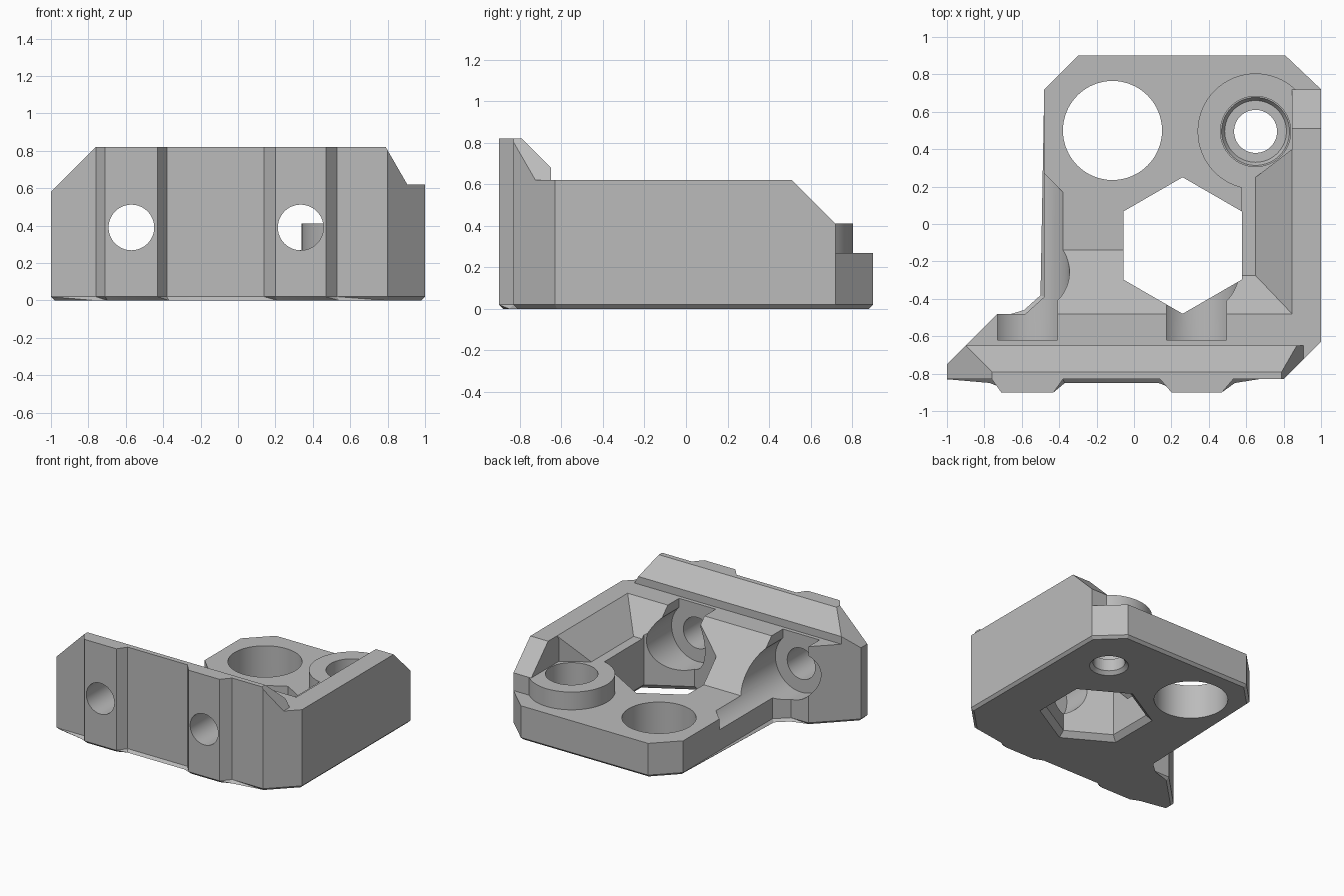
import bpy, bmesh
from math import sin, cos, pi, asin

if "Cube" in bpy.data.objects:
    bpy.data.objects.remove(bpy.data.objects["Cube"])

grey = bpy.data.materials.new("plain_grey")
grey.use_nodes = True
colour = (0.5, 0.5, 0.5, 1)
grey.diffuse_color = colour
grey.node_tree.nodes["Principled BSDF"].inputs["Base Color"].default_value = colour


def loft(name, ring_a, ring_b, bevel=0):
    """Closed solid between two matching rings of points."""
    bm = bmesh.new()
    a = [bm.verts.new(p) for p in ring_a]
    b = [bm.verts.new(p) for p in ring_b]
    first = bm.faces.new(a)
    bm.faces.new(b)
    n = len(a)
    for i in range(n):
        j = (i + 1) % n
        bm.faces.new((a[i], a[j], b[j], b[i]))
    if bevel:
        bmesh.ops.bevel(bm, geom=list(first.edges), offset=bevel, segments=1,
                        affect='EDGES')
    bmesh.ops.recalc_face_normals(bm, faces=bm.faces)
    mesh = bpy.data.meshes.new(name)
    bm.to_mesh(mesh)
    bm.free()
    mesh.materials.append(grey)
    ob = bpy.data.objects.new(name, mesh)
    bpy.context.collection.objects.link(ob)
    return ob


def along_x(name, yz, x0, x1):
    return loft(name, [(x0, y, z) for y, z in yz], [(x1, y, z) for y, z in yz])


def along_y(name, xz, y0, end):
    """The far end is a function of x, so it can be skewed."""
    return loft(name, [(x, y0, z) for x, z in xz], [(x, end(x), z) for x, z in xz])


def along_z(name, xy, z0, z1, bevel=0):
    return loft(name, [(x, y, z0) for x, y in xy], [(x, y, z1) for x, y in xy], bevel)


def ring(cx, cy, r, n=64):
    return [(cx - r * sin(2 * pi * i / n), cy + r * cos(2 * pi * i / n))
            for i in range(n)]


def cone(name, cx, cy, r0, r1, z0, z1, n=64):
    return loft(name, [(x, y, z0) for x, y in ring(cx, cy, r0, n)],
                [(x, y, z1) for x, y in ring(cx, cy, r1, n)])


def box(x0, x1, y0, y1):
    return [(x0, y0), (x1, y0), (x1, y1), (x0, y1)]


def combine(target, tool, operation):
    tool.hide_render = True
    mod = target.modifiers.new("combine", 'BOOLEAN')
    mod.operation, mod.object, mod.solver = operation, tool, 'EXACT'
    bpy.context.view_layer.objects.active = target
    bpy.ops.object.modifier_apply(modifier=mod.name)
    bpy.data.objects.remove(tool)


# Plan outline with two front ridges and chamfered corners
outline = [(-1, -0.83), (-0.76, -0.83), (-0.71, -0.9), (-0.43, -0.9), (-0.38, -0.83),
           (0.14, -0.83), (0.2, -0.9), (0.47, -0.9), (0.53, -0.83), (0.8, -0.83),
           (1, -0.63), (1, 0.72), (0.81, 0.9), (-0.3, 0.9), (-0.48, 0.72),
           (-0.48, -0.39), (-0.58, -0.48), (-0.73, -0.48), (-1, -0.75)]
body = along_z("bracket_body", outline, 0, 0.82, 0.02)

# Heights: base slab, front wall with slope, right rim, strip, screw boss
heights = along_z("base_slab", box(-1.2, 1.2, -1.1, 1.1), -0.1, 0.27)
front_wall = [(-1.05, -0.05), (-1.05, 0.9), (-0.87, 0.9), (-0.65, 0.68), (-0.65, 0.62),
              (-0.48, 0.62), (-0.12, 0.25), (-0.12, -0.05)]
rim = [(-0.7, -0.05), (-0.7, 0.62), (0.51, 0.62), (0.72, 0.41), (0.72, -0.05)]
wedge = [(0.65, 0.2), (0.65, 0.41), (0.845, 0.62), (0.88, 0.62), (0.88, 0.2)]
for part in (
        along_x("front_wall", front_wall, -1.15, 1.15),
        along_x("right_rim", rim, 0.845, 1.1),
        along_y("rim_slope", wedge, -0.6, lambda x: 0.25 + 0.77 * (min(x, 0.845) - 0.65)),
        along_z("side_strip", box(0.575, 0.9, -0.5, 0.495), 0.1, 0.41),
        along_z("screw_boss", ring(0.65, 0.495, 0.31), 0.1, 0.41)):
    combine(heights, part, 'UNION')
combine(body, heights, 'INTERSECT')

# Sloped ends of the front wall
left_end = [(-1.1, 0.48), (-0.58, 1), (-1.1, 1)]
right_end = [(0.686, 1), (0.905, 0.62), (1.1, 0.62), (1.1, 1)]
for profile in (left_end, right_end):
    combine(body, along_y("end_cut", profile, -1, lambda x: -0.4), 'DIFFERENCE')


def keyhole(cx, cz=0.39, r=0.225, half=0.16):
    """Round channel with a narrower slot open to the top."""
    a = asin(half / r)
    arc = [a + (2 * pi - 2 * a) * i / 48 for i in range(49)]
    return [(cx + r * sin(t), cz + r * cos(t)) for t in arc] + \
           [(cx - half, 1), (cx + half, 1)]


# Front screw holes with their access channels
for cx, end in ((-0.57, lambda x: -0.21 - x), (0.335, lambda x: -0.1)):
    combine(body, along_y("channel_cut", keyhole(cx), -0.62, end), 'DIFFERENCE')
    combine(body, along_y("screw_cut", ring(cx, 0.39, 0.122, 48), -1, lambda x: -0.55),
            'DIFFERENCE')

# Vertical openings: round hole, hexagon, counterbored screw hole
for tool in (
        along_z("round_cut", ring(-0.115, 0.5, 0.265), -0.2, 1),
        along_z("hexagon_cut", ring(0.26, -0.115, 0.365, 6), -0.2, 1),
        cone("hexagon_chamfer", 0.26, -0.115, 0.42, 0.36, -0.01, 0.045, 6),
        along_z("bore_cut", ring(0.65, 0.495, 0.115), -0.2, 1),
        cone("bore_chamfer", 0.65, 0.495, 0.15, 0.11, -0.01, 0.03),
        cone("counterbore_floor", 0.65, 0.495, 0.165, 0.185, 0.12, 0.15),
        along_z("counterbore_cut", ring(0.65, 0.495, 0.188), 0.145, 1)):
    combine(body, tool, 'DIFFERENCE')

# Smooth round walls, sharp edges elsewhere
bpy.ops.object.select_all(action='DESELECT')
body.select_set(True)
bpy.context.view_layer.objects.active = body
bpy.ops.object.shade_smooth_by_angle(angle=pi / 9)
